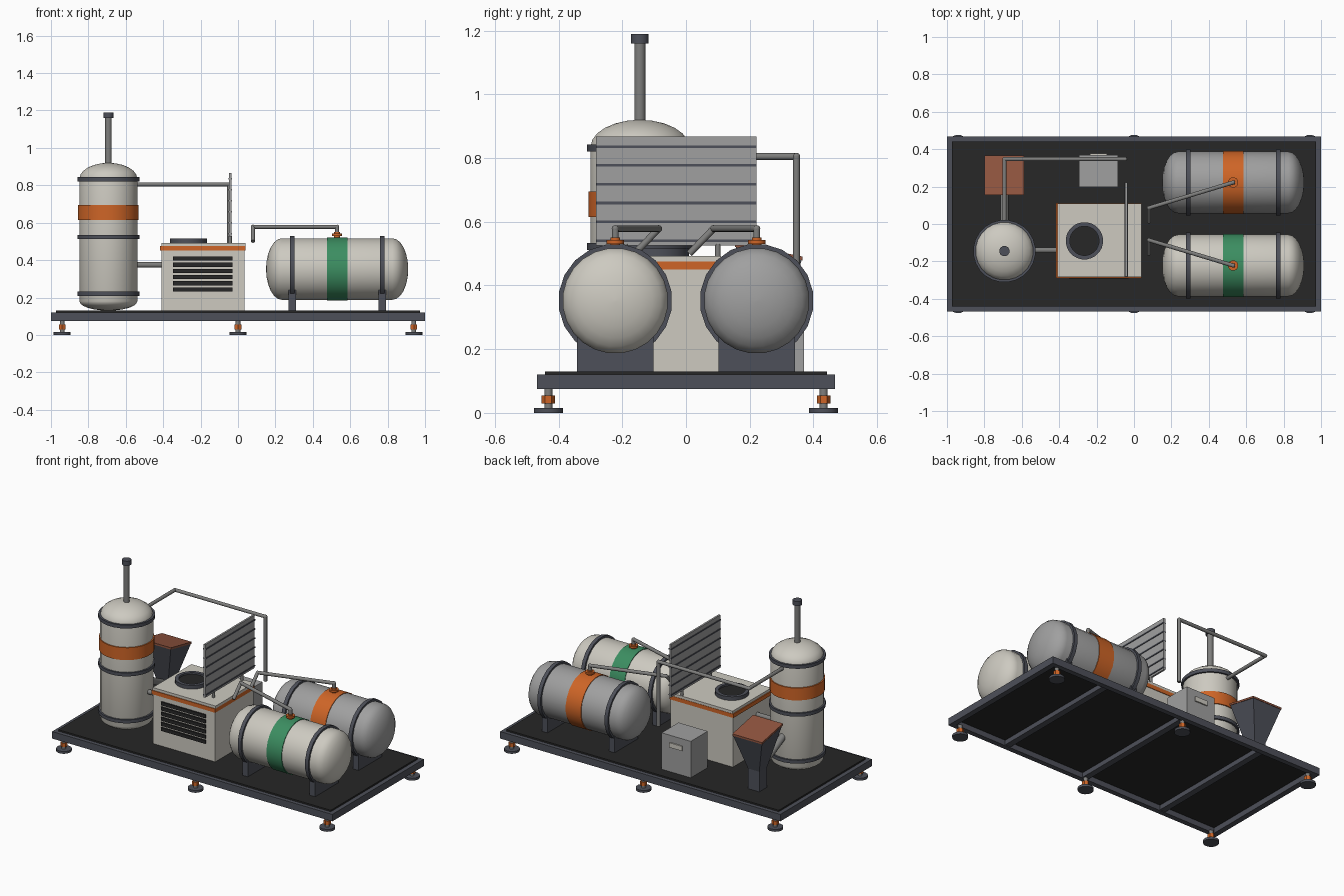
import bpy, bmesh, math
from mathutils import Vector

old = bpy.data.objects.get("Cube")
if old:
    bpy.data.objects.remove(old)


def material(name, rgb):
    m = bpy.data.materials.new(name)
    m.use_nodes = True
    m.diffuse_color = (*rgb, 1)
    m.node_tree.nodes["Principled BSDF"].inputs["Base Color"].default_value = (*rgb, 1)
    return m


CREAM = material("cream paint", (0.61, 0.59, 0.53))
GREY = material("light grey paint", (0.35, 0.35, 0.35))
PIPE = material("pipe steel", (0.21, 0.21, 0.205))
FRAME = material("dark slate frame", (0.075, 0.08, 0.1))
BLACK = material("black deck", (0.02, 0.02, 0.02))
ORANGE = material("orange paint", (0.62, 0.13, 0.02))
GREEN = material("green paint", (0.045, 0.27, 0.12))
RUST = material("rust lid", (0.28, 0.09, 0.05))


def finish(name, bm, mat, smooth=False):
    bmesh.ops.recalc_face_normals(bm, faces=bm.faces)
    me = bpy.data.meshes.new(name)
    bm.to_mesh(me)
    bm.free()
    ob = bpy.data.objects.new(name, me)
    bpy.context.collection.objects.link(ob)
    me.materials.append(mat)
    if smooth:
        bpy.ops.object.select_all(action='DESELECT')
        ob.select_set(True)
        bpy.context.view_layer.objects.active = ob
        bpy.ops.object.shade_smooth_by_angle(angle=math.radians(35))
    return ob


def box(name, x, y, z, mat):
    """Box from (low, high) ranges on each axis."""
    bm = bmesh.new()
    bmesh.ops.create_cube(bm, size=1)
    for v in bm.verts:
        v.co = [(r[0] + r[1]) / 2 + c * (r[1] - r[0]) for r, c in zip((x, y, z), v.co)]
    return finish(name, bm, mat)


def lathe(name, base, axis, profile, mat, sides=24):
    """Turn (radius, distance) pairs around an axis through base."""
    bm = bmesh.new()
    turn = Vector(axis).to_track_quat('Z', 'Y')
    rings = []
    for r, h in profile:
        ring = []
        for i in range(sides):
            a = math.tau * (i + 0.5) / sides
            ring.append(bm.verts.new(Vector(base) + turn @ Vector((r * math.cos(a), r * math.sin(a), h))))
        rings.append(ring)
    for lo, hi in zip(rings, rings[1:]):
        for i in range(sides):
            j = (i + 1) % sides
            bm.faces.new((lo[i], lo[j], hi[j], hi[i]))
    bm.faces.new(rings[0])
    bm.faces.new(rings[-1])
    return finish(name, bm, mat, True)


def rod(name, a, b, r, mat, sides=12):
    d = Vector(b) - Vector(a)
    return lathe(name, a, d, [(r, 0), (r, d.length)], mat, sides)


def pipe(name, points, r):
    """Pipe run with ball elbows at the bends."""
    for a, b in zip(points, points[1:]):
        rod(name, a, b, r, PIPE)
    for p in points[1:-1]:
        bm = bmesh.new()
        bmesh.ops.create_uvsphere(bm, u_segments=12, v_segments=8, radius=r * 1.03)
        bmesh.ops.translate(bm, verts=bm.verts, vec=p)
        finish(name + "_elbow", bm, PIPE, True)


def tank_profile(r, start, end, dome_lo, dome_hi):
    steps = [math.pi / 2 * i / 6 for i in range(7)]
    low = [(max(r * math.sin(t), 0.004), start + dome_lo * (1 - math.cos(t))) for t in steps]
    high = [(max(r * math.cos(t), 0.004), end - dome_hi * (1 - math.sin(t))) for t in steps]
    return low + high


# Skid frame, deck and cross beams
LOW, TOP, DECK = 0.075, 0.12, 0.13
for s in (-1, 1):
    box("side_beam", (-1, 1), sorted((s * 0.435, s * 0.467)), (LOW, TOP), FRAME)
    box("end_beam", sorted((s * 0.965, s)), (-0.44, 0.44), (LOW, TOP), FRAME)
for x in (-0.58, 0, 0.58):
    box("cross_beam", (x - 0.02, x + 0.02), (-0.44, 0.44), (LOW + 0.005, 0.115), FRAME)
box("deck", (-0.972, 0.972), (-0.442, 0.442), (0.11, DECK), BLACK)

# Levelling feet
for x in (-0.94, 0, 0.94):
    for y in (-0.432, 0.432):
        rod("foot_pad", (x, y, 0), (x, y, 0.015), 0.046, FRAME, 16)
        rod("foot_stem", (x, y, 0.01), (x, y, 0.08), 0.013, PIPE)
        rod("foot_nut", (x, y, 0.03), (x, y, 0.055), 0.021, ORANGE, 6)

# Upright tank with bands and chimney
UP = (0, 0, 1)
TX, TY = -0.693, -0.145
lathe("upright_tank", (TX, TY, 0), UP, tank_profile(0.156, DECK, 0.92, 0.05, 0.085), CREAM)
for z in (0.22, 0.523, 0.832):
    rod("upright_tank_band", (TX, TY, z - 0.011), (TX, TY, z + 0.011), 0.167, FRAME, 24)
rod("upright_tank_stripe", (TX, TY, 0.615), (TX, TY, 0.695), 0.163, ORANGE, 24)
rod("chimney", (TX, TY, 0.9), (TX, TY, 1.17), 0.018, PIPE)
rod("chimney_cap", (TX, TY, 1.16), (TX, TY, 1.19), 0.028, FRAME)

# Lying tanks with saddles, bands, valves and outlet pipes
for y, paint, stripe in ((-0.222, CREAM, GREEN), (0.222, GREY, ORANGE)):
    c = 0.352
    lathe("lying_tank", (0, y, c), (1, 0, 0), tank_profile(0.166, 0.15, 0.91, 0.085, 0.085), paint)
    rod("lying_tank_stripe", (0.477, y, c), (0.585, y, c), 0.17, stripe, 24)
    for x in (0.29, 0.77):
        rod("lying_tank_band", (x - 0.012, y, c), (x + 0.012, y, c), 0.179, FRAME, 20)
        box("saddle", (x - 0.02, x + 0.02), (y - 0.12, y + 0.12), (DECK, 0.24), FRAME)
    rod("valve_body", (0.53, y, 0.51), (0.53, y, 0.55), 0.016, ORANGE)
    rod("valve_flange", (0.53, y, 0.53), (0.53, y, 0.542), 0.028, ORANGE)
    bend = math.copysign(0.086, y)
    pipe("outlet_pipe", [(0.53, y, 0.54), (0.53, y, 0.578), (0.08, bend, 0.578),
                         (0.08, bend - 0.075, 0.5)], 0.011)

# Machine cabinet with stripe, lid, fan and grille
box("machine_body", (-0.41, 0.035), (-0.282, 0.108), (DECK, 0.455), CREAM)
box("machine_stripe", (-0.416, 0.039), (-0.288, 0.112), (0.45, 0.475), ORANGE)
box("machine_lid", (-0.41, 0.039), (-0.284, 0.11), (0.475, 0.492), CREAM)
lathe("fan_ring", (-0.265, -0.09, 0.49), UP,
      [(0.1, 0), (0.1, 0.026), (0.078, 0.026), (0.078, 0.012)], FRAME)
rod("fan_opening", (-0.265, -0.09, 0.495), (-0.265, -0.09, 0.506), 0.079, BLACK, 24)
for i in range(6):
    z = 0.243 + 0.033 * i
    box("grille_slat", (-0.347, -0.03), (-0.291, -0.28), (z - 0.011, z + 0.011), BLACK)

# Finned radiator panel on posts
box("radiator_panel", (-0.048, -0.036), (-0.282, 0.222), (0.525, 0.867), GREY)
for i in range(6):
    z = 0.541 + 0.059 * i
    box("radiator_fin", (-0.052, -0.032), (-0.282, 0.222), (z - 0.004, z + 0.004), FRAME)
for y in (-0.19, 0.1):
    rod("radiator_post", (-0.042, y, 0.48), (-0.042, y, 0.53), 0.009, PIPE)

# Pipework from the upright tank
pipe("overhead_pipe", [(TX, TY + 0.14, 0.805), (TX, 0.347, 0.805), (-0.047, 0.347, 0.805),
                       (-0.047, 0.347, 0.39)], 0.011)
rod("link_pipe", (-0.56, -0.14, 0.375), (-0.4, -0.14, 0.375), 0.015, PIPE)

# Hopper with tilted lid and feed chute
HX, HY = -0.693, 0.26
bm = bmesh.new()
rings = []
for half, z, tilt in ((0.04, DECK, 0), (0.04, 0.26, 0), (0.103, 0.5, 0.2)):
    rings.append([bm.verts.new((HX + sx * half, HY + sy * half, z - sy * half * tilt))
                  for sx, sy in ((-1, -1), (1, -1), (1, 1), (-1, 1))])
for lo, hi in zip(rings, rings[1:]):
    for i in range(4):
        j = (i + 1) % 4
        bm.faces.new((lo[i], lo[j], hi[j], hi[i]))
bm.faces.new(rings[0])
bm.faces.new(rings[-1])
finish("hopper", bm, FRAME)
lid = box("hopper_lid", (HX - 0.106, HX + 0.106), (HY - 0.106, HY + 0.106), (0.5, 0.512), RUST)
for v in lid.data.vertices:
    v.co.z -= (v.co.y - HY) * 0.2
rod("feed_chute", (HX, 0.23, 0.25), (HX, -0.01, 0.37), 0.022, PIPE)

# Control box with name plate
box("control_box", (-0.293, -0.085), (0.197, 0.37), (DECK, 0.365), GREY)
box("control_box_plate", (-0.235, -0.145), (0.365, 0.378), (0.29, 0.32), CREAM)
